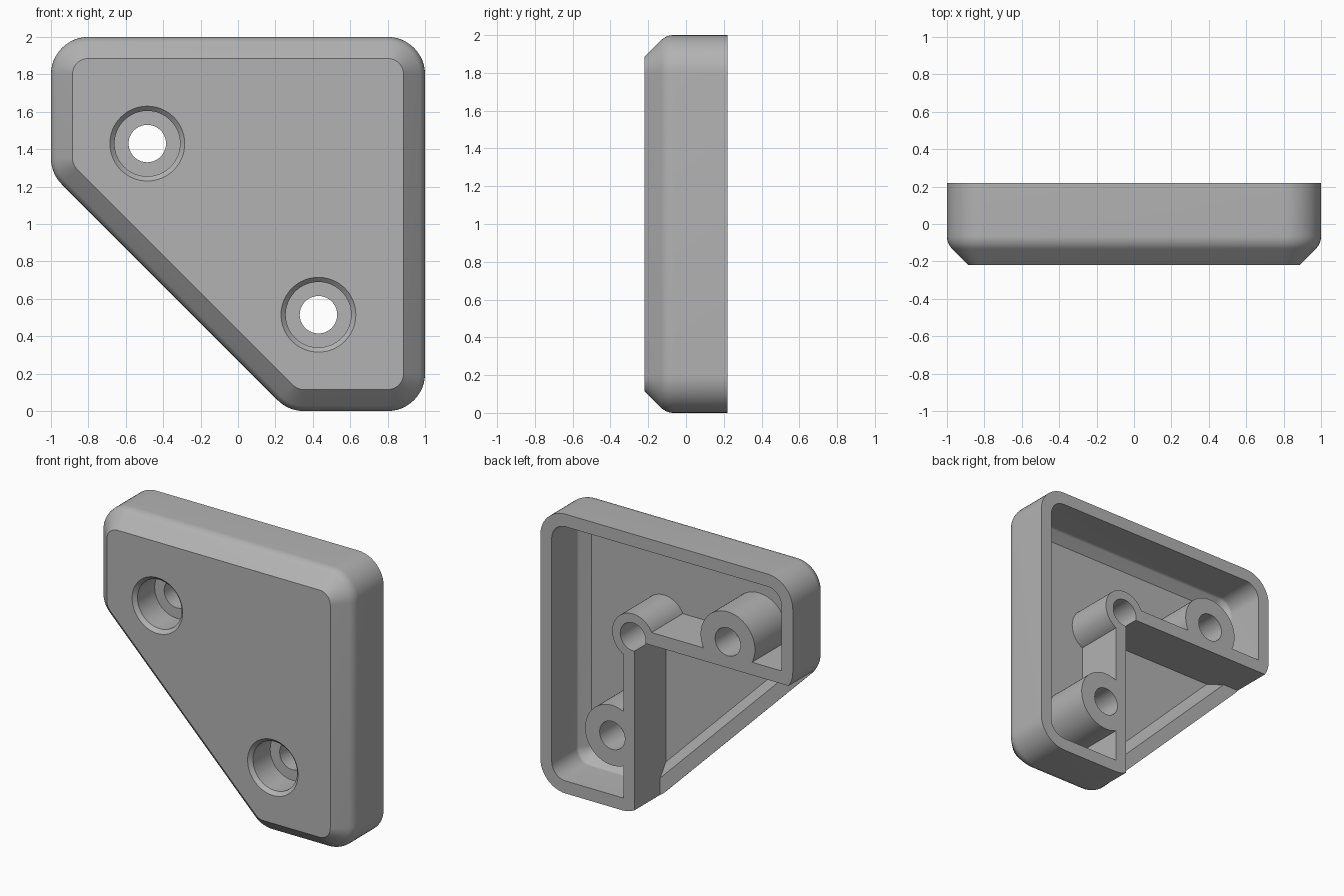
import bpy
import bmesh
import math
from mathutils import Vector

if "Cube" in bpy.data.objects:
    bpy.data.objects.remove(bpy.data.objects["Cube"], do_unlink=True)

FRONT, BACK, FLOOR, RIM = -0.22, 0.22, -0.134, -0.065
CORNER_R, HOLE_R, BOSS_R = 0.2, 0.1, 0.215
OUTLINE = [Vector(p) for p in ((1, 0), (1, 2), (-1, 2), (-1, 1.27), (0.27, 0))]
SCREWS = [(0.43, 0.515), (-0.485, 1.43)]
PEG = (0.267, 1.265)


def outline(inset, y, steps=12):
    """Rounded five-sided outline, moved inward by inset."""
    pts = []
    for i, v in enumerate(OUTLINE):
        d1 = (v - OUTLINE[i - 1]).normalized()
        d2 = (OUTLINE[(i + 1) % len(OUTLINE)] - v).normalized()
        n1, n2 = Vector((-d1.y, d1.x)), Vector((-d2.y, d2.x))
        c = v + CORNER_R * (n1 + n2) / (1 + n1.dot(n2))
        start, turn = math.atan2(-n1.y, -n1.x), math.acos(n1.dot(n2))
        for k in range(steps + 1):
            a = start + turn * k / steps
            r = CORNER_R - inset
            pts.append((c.x + r * math.cos(a), y, c.y + r * math.sin(a)))
    return pts


def circle(center, r, y, sides=64):
    angles = [2 * math.pi * k / sides for k in range(sides)]
    return [(center[0] + r * math.cos(a), y, center[1] + r * math.sin(a)) for a in angles]


def loft(name, loops):
    """Closed solid through matching loops."""
    bm = bmesh.new()
    rings = [[bm.verts.new(p) for p in loop] for loop in loops]
    n = len(rings[0])
    for a, b in zip(rings, rings[1:]):
        for k in range(n):
            bm.faces.new((a[k], a[(k + 1) % n], b[(k + 1) % n], b[k]))
    bm.faces.new(rings[0])
    bm.faces.new(rings[-1])
    bmesh.ops.recalc_face_normals(bm, faces=bm.faces)
    mesh = bpy.data.meshes.new(name)
    bm.to_mesh(mesh)
    bm.free()
    obj = bpy.data.objects.new(name, mesh)
    bpy.context.collection.objects.link(obj)
    return obj


def turned(name, center, profile):
    return loft(name, [circle(center, r, y) for r, y in profile])


def quadrant(name, x, z, y0, y1):
    """Block filling the open lower corner beyond x and z."""
    return loft(name, [[(-3, y, -2), (x, y, -2), (x, y, z), (-3, y, z)] for y in (y0, y1)])


def combine(obj, cutter, operation="DIFFERENCE"):
    mod = obj.modifiers.new("cut", "BOOLEAN")
    mod.operation, mod.solver, mod.object = operation, "EXACT", cutter
    bpy.context.view_layer.objects.active = obj
    bpy.ops.object.modifier_apply(modifier=mod.name)
    bpy.data.objects.remove(cutter, do_unlink=True)


def rounded_step(center_inset, center_y, r, steps=8):
    """Fillet from the straight wall into the 45 degree chamfer."""
    angles = [math.pi / 4 * k / steps for k in range(steps + 1)]
    return [(center_inset - r * math.cos(a), center_y - r * math.sin(a)) for a in angles]


# Outer body with chamfered front edge
shell = [(0, BACK)] + rounded_step(0.097, RIM, 0.097) + [(0.115, FRONT)]
body = loft("corner_cover", [outline(i, y) for i, y in shell])

# Hollow that follows the outer shape
hollow = [(0.09, 0.3)] + rounded_step(0.12, -0.056, 0.03) + [(0.156, FLOOR)]
cavity = loft("cavity", [outline(i, y) for i, y in hollow])
corner_cavity = loft("corner_cavity", [outline(i, y) for i, y in hollow])

# Inner L wall, screw bosses and corner boss stay solid
combine(cavity, quadrant("wall_block", 0.342, 1.335, -0.4, 0.5))
for spot in SCREWS:
    combine(cavity, turned("screw_boss", spot, [(BOSS_R, -0.4), (BOSS_R, 0.5)]))
combine(cavity, turned("corner_boss", PEG, [(0.164, -0.4), (0.164, 0.5)]))
combine(body, cavity)

# Open corner behind the diagonal, with its low rim
combine(corner_cavity, quadrant("corner_block", 0.253, 1.243, -0.4, 0.5), "INTERSECT")
combine(body, corner_cavity)
combine(body, quadrant("corner_cut", 0.253, 1.243, RIM, 0.5))

# Peg hole and stepped screw holes
combine(body, turned("peg_hole", PEG, [(HOLE_R, FLOOR), (HOLE_R, 0.5)]))
for spot in SCREWS:
    steps = [(0.23, FRONT - 0.03), (0.175, FRONT + 0.025), (0.175, 0), (HOLE_R, 0), (HOLE_R, 0.5)]
    combine(body, turned("screw_hole", spot, steps))

# Single grey material
grey = bpy.data.materials.new("plain_grey")
grey.use_nodes = True
color = (0.45, 0.45, 0.45, 1)
grey.diffuse_color = color
grey.node_tree.nodes["Principled BSDF"].inputs["Base Color"].default_value = color
body.data.materials.clear()
body.data.materials.append(grey)
for poly in body.data.polygons:
    poly.material_index = 0

bpy.ops.object.select_all(action="DESELECT")
body.select_set(True)
bpy.context.view_layer.objects.active = body
bpy.ops.object.shade_smooth_by_angle(angle=math.radians(30))
